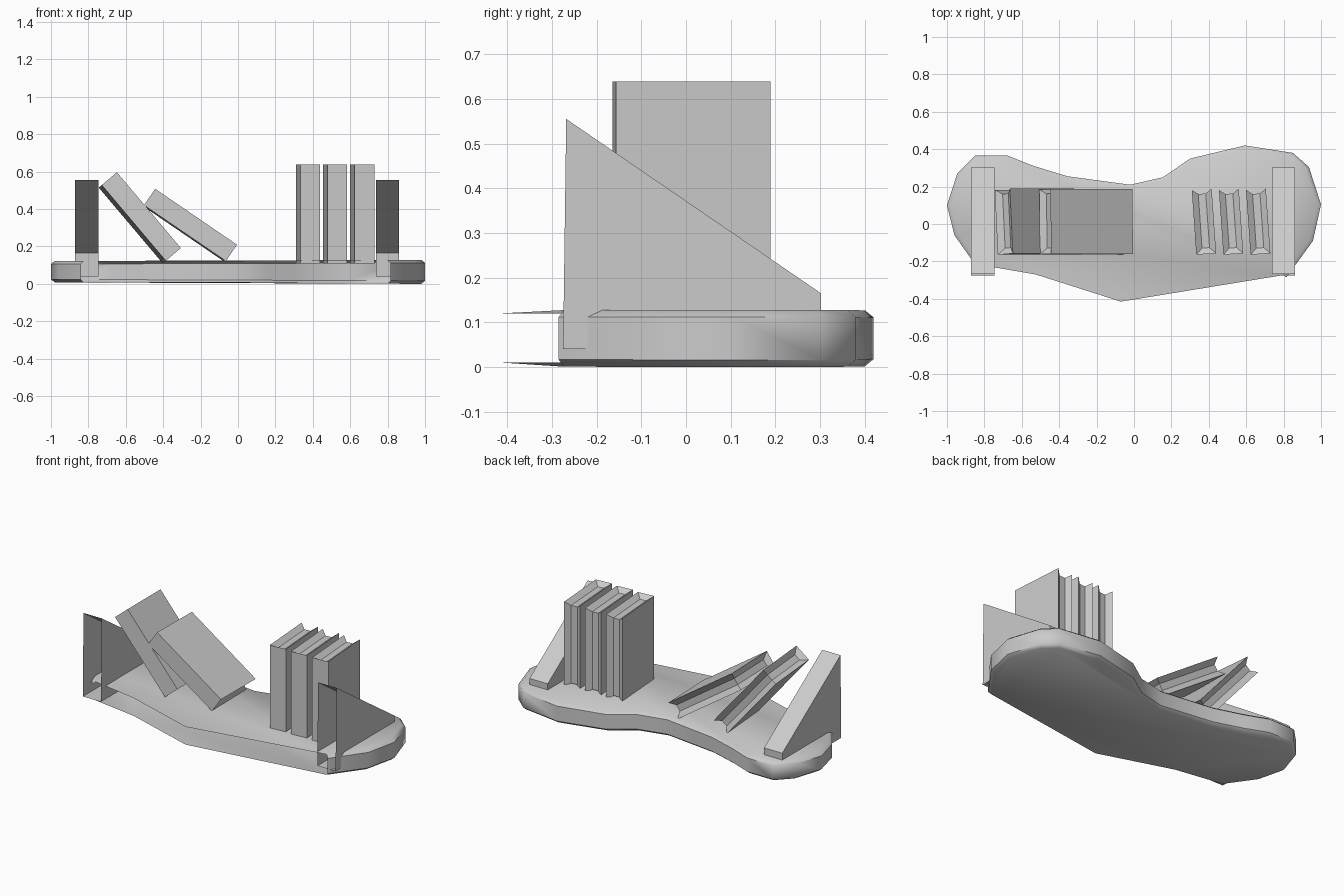
import bpy, bmesh
from math import radians
from mathutils import Vector, Matrix, Euler

if "Cube" in bpy.data.objects:
    bpy.data.objects.remove(bpy.data.objects["Cube"])


def finish(bm, name, smooth=False):
    bmesh.ops.recalc_face_normals(bm, faces=bm.faces)
    me = bpy.data.meshes.new(name)
    bm.to_mesh(me)
    bm.free()
    ob = bpy.data.objects.new(name, me)
    bpy.context.collection.objects.link(ob)
    if smooth:
        bpy.ops.object.select_all(action='DESELECT')
        bpy.context.view_layer.objects.active = ob
        ob.select_set(True)
        bpy.ops.object.shade_smooth_by_angle(angle=radians(50))
    return ob


# Shelf board: hollow, rounded rim round the sides and back, open along the front
WALL = [(-.84, -.23), (-.96, -.06), (-1, .1), (-.945, .27), (-.85, .365), (-.675, .365),
        (-.535, .31), (-.355, .255), (-.02, .21), (.155, .25), (.3, .35), (.593, .42),
        (.85, .38), (.935, .305), (1, .105), (.957, -.09), (.815, -.285)]
FRONT = [(-.07, -.415), (-.525, -.27)]


def inset_path(points, d):
    pts = [Vector(p) for p in points]
    out = []
    for i, p in enumerate(pts):
        t = pts[min(i + 1, len(pts) - 1)] - pts[max(i - 1, 0)]
        out.append(p + Vector((t.y, -t.x)).normalized() * d)
    return out


def make_shelf():
    bm = bmesh.new()
    inner = inset_path(WALL, .02)

    def top(x): return .125 + .003 * x
    def bottom(x): return .004 - .004 * x
    rings = [[bm.verts.new((x, y, bottom(x))) for x, y in inner],
             [bm.verts.new((x, y, bottom(x) + .016)) for x, y in WALL],
             [bm.verts.new((x, y, top(x) - .016)) for x, y in WALL],
             [bm.verts.new((x, y, top(x))) for x, y in inner]]
    for a, b in zip(rings, rings[1:]):
        for i in range(len(WALL) - 1):
            bm.faces.new((a[i], a[i + 1], b[i + 1], b[i]))
    for ring, z in ((rings[0], .01), (rings[3], .12)):
        bm.faces.new(ring + [bm.verts.new((x, y, z)) for x, y in FRONT])
    return finish(bm, "shelf_board", True)


make_shelf()


# Bookends: wedge shells with an open front
def make_bookend(name, x0, x1):
    profile = [(-.275, .04), (-.268, .555), (.302, .165), (.302, .04)]
    bm = bmesh.new()
    a, b = ([bm.verts.new((x, y, z)) for y, z in profile] for x in (x0, x1))
    bm.faces.new(a)
    bm.faces.new(b[::-1])
    for i in range(1, 4):
        j = (i + 1) % 4
        bm.faces.new((a[i], b[i], b[j], a[j]))
    return finish(bm, name)


make_bookend("bookend_left", -.872, -.747)
make_bookend("bookend_right", .737, .862)


# Books: blocks with sunken page edges on top, back and bottom
def make_book(name, cx, cz, twist, lean):
    bm = bmesh.new()
    bmesh.ops.create_cube(bm, size=1, matrix=Matrix.Diagonal((.106, .347, .53, 1)))
    pages = [f for f in bm.faces if abs(f.normal.z) > .5 or f.normal.y > .5]
    bmesh.ops.inset_region(bm, faces=pages, thickness=.033, depth=-.024,
                           use_even_offset=True, use_boundary=True)
    rot = Euler((0, radians(lean), 0)).to_matrix() @ Euler((0, 0, radians(twist))).to_matrix()
    bm.transform(Matrix.Translation((cx, .0125, cz)) @ rot.to_4x4())
    return finish(bm, name)


for n in range(3):
    make_book(f"standing_book_{n + 1}", .374 + .145 * n, .374, 4, 0)
make_book("leaning_book_1", -.525, .353, 3.5, -40.2)
make_book("leaning_book_2", -.256, .312, 1.2, -55.7)
